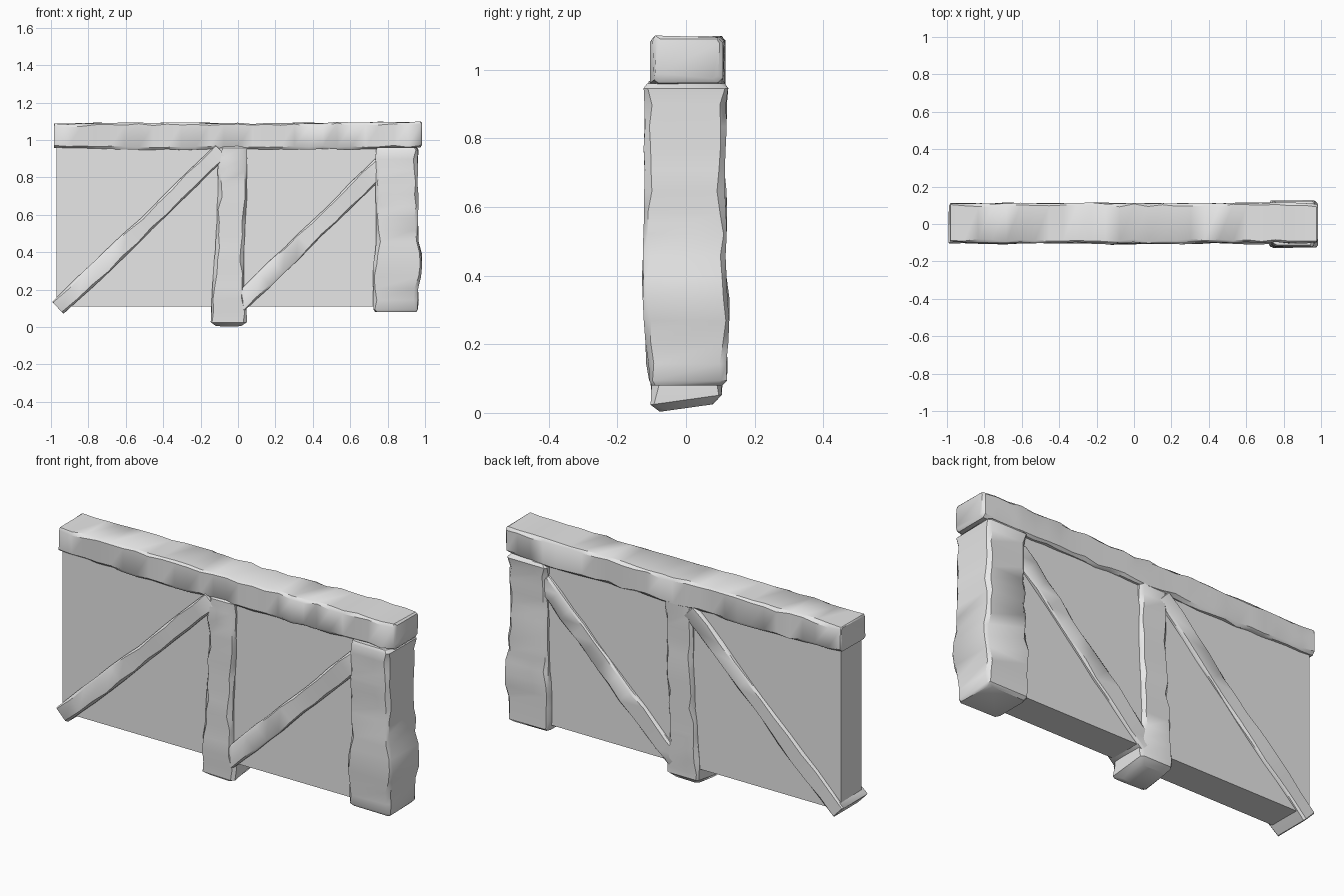
import bpy, bmesh, math, random
from mathutils import Vector

if "Cube" in bpy.data.objects:
    bpy.data.objects.remove(bpy.data.objects["Cube"], do_unlink=True)

grey = bpy.data.materials.new("plain_grey")
grey.use_nodes = True
grey.diffuse_color = (0.8, 0.8, 0.8, 1)
grey.node_tree.nodes["Principled BSDF"].inputs["Base Color"].default_value = (0.8, 0.8, 0.8, 1)


def finish(name, bm, smooth):
    bmesh.ops.recalc_face_normals(bm, faces=bm.faces)
    mesh = bpy.data.meshes.new(name)
    bm.to_mesh(mesh)
    bm.free()
    mesh.materials.append(grey)
    obj = bpy.data.objects.new(name, mesh)
    bpy.context.collection.objects.link(obj)
    if smooth:
        bpy.ops.object.select_all(action='DESELECT')
        obj.select_set(True)
        bpy.context.view_layer.objects.active = obj
        bpy.ops.object.shade_smooth_by_angle(angle=math.radians(38))
    return obj


def section(stations, d):
    """Interpolate the side limits (u0, u1, v0, v1) at distance d."""
    for a, b in zip(stations, stations[1:]):
        if d <= b[0]:
            break
    f = min(max((d - a[0]) / (b[0] - a[0]), 0), 1)
    return [p + (q - p) * f for p, q in zip(a[1:], b[1:])]


def timber(name, origin, axis, side, stations, seed, steps=14, wear=0.004,
           chamfer=0.014, ends=(0.012, 0.012), skew=0.0):
    """Hewn beam lofted from worn, chamfered rectangles along an axis."""
    rng = random.Random(seed)
    origin, axis, side = Vector(origin), Vector(axis).normalized(), Vector(side).normalized()
    depth = Vector((0, 1, 0))
    first, last = stations[0][0], stations[-1][0]
    inner = [first + (last - first) * i / steps for i in range(1, steps)]
    spots = [(first, ends[0]), (first + ends[0] + 0.002, 0)]
    spots += [(d, 0) for d in inner]
    spots += [(last - ends[1] - 0.002, 0), (last, ends[1])]
    bm = bmesh.new()
    rings = []
    for d, shrink in spots:
        u0, u1, v0, v1 = section(stations, d)
        ring = []
        for su, sv in ((0, 0), (1, 0), (1, 1), (0, 1)):
            cu, cv = (rng.uniform(0.4, 1.3) * chamfer for _ in range(2))
            u = (u1 - shrink if su else u0 + shrink) + rng.uniform(-wear, wear)
            v = (v1 - shrink if sv else v0 + shrink) + rng.uniform(-wear, wear)
            du, dv = (-cu if su else cu), (-cv if sv else cv)
            pair = [(u, v + dv), (u + du, v)]
            if su != sv:
                pair.reverse()
            for pu, pv in pair:
                slope = skew * pv if d < first + 0.05 else 0
                ring.append(bm.verts.new(origin + axis * (d + slope) + side * pu + depth * pv))
        rings.append(ring)
    for a, b in zip(rings, rings[1:]):
        for i in range(8):
            j = (i + 1) % 8
            bm.faces.new((a[i], a[j], b[j], b[i]))
    bm.faces.new(rings[0])
    bm.faces.new(rings[-1])
    return finish(name, bm, True)


X, Z = (1, 0, 0), (0, 0, 1)

# Flat infill panel
bm = bmesh.new()
bmesh.ops.create_cube(bm, size=1)
for v in bm.verts:
    v.co = Vector((v.co.x * 1.81 - 0.065, v.co.y * 0.17 + 0.005, v.co.z * 0.92 + 0.57))
finish("wall_panel", bm, False)

# Top beam, limits are height then depth
timber("top_beam", (0, 0, 0), X, Z, [
    (-0.985, 0.957, 1.085, -0.095, 0.11),
    (-0.6, 0.948, 1.092, -0.098, 0.112),
    (0.1, 0.95, 1.088, -0.1, 0.11),
    (0.75, 0.952, 1.096, -0.098, 0.112),
    (0.9, 0.955, 1.098, -0.105, 0.112),
    (0.985, 0.965, 1.096, -0.095, 0.105)], seed=3, steps=26, ends=(0.003, 0.008))

# Heavy end post with a bulge low down
timber("end_post", (0, 0, 0), Z, X, [
    (0.08, 0.725, 0.962, -0.11, 0.118),
    (0.2, 0.722, 0.965, -0.115, 0.12),
    (0.35, 0.725, 0.988, -0.127, 0.125),
    (0.46, 0.735, 0.965, -0.122, 0.118),
    (0.8, 0.738, 0.96, -0.122, 0.112),
    (0.96, 0.735, 0.965, -0.122, 0.125)], seed=8, steps=14, chamfer=0.018)

# Middle post, wider at its rounded foot
timber("middle_post", (0, 0, 0), Z, X, [
    (0.014, -0.145, 0.045, -0.098, 0.1),
    (0.12, -0.142, 0.045, -0.108, 0.108),
    (0.25, -0.13, 0.03, -0.108, 0.11),
    (0.5, -0.118, 0.038, -0.106, 0.11),
    (0.7, -0.108, 0.045, -0.106, 0.11),
    (0.97, -0.105, 0.05, -0.104, 0.108)], seed=5, steps=14, chamfer=0.018,
    ends=(0.022, 0.01), skew=0.14)


# Slanting braces running through the panel
def brace(name, low, high, half, seed, swell):
    run = Vector((high[0] - low[0], 0, high[1] - low[1]))
    n = run.length
    timber(name, (low[0], 0, low[1]), run, (-run.z, 0, run.x), [
        (0, -half, half, -0.102, 0.105),
        (n * 0.35, -half - swell, half, -0.108, 0.11),
        (n * 0.55, -half, half - swell, -0.1, 0.104),
        (n * 0.75, -half, half, -0.106, 0.108),
        (n, -half, half, -0.108, 0.108)], seed, steps=11, wear=0.003,
        chamfer=0.01, ends=(0.002, 0.002))


brace("outer_brace", (-0.963, 0.102), (-0.09, 0.94), 0.044, 11, 0.006)
brace("inner_brace", (0.0, 0.12), (0.77, 0.865), 0.049, 14, 0.005)
